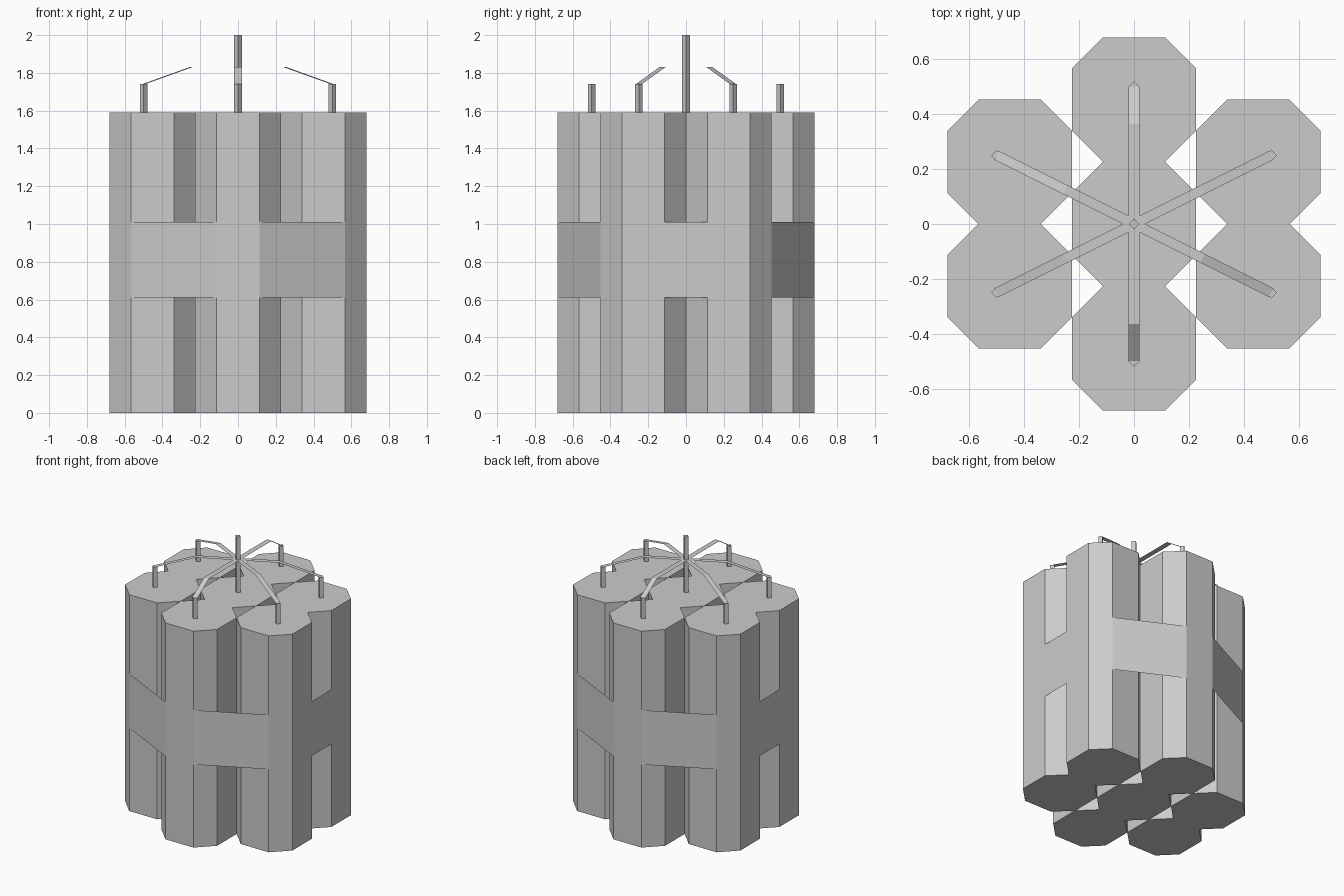
import bpy
from mathutils import Vector

if "Cube" in bpy.data.objects:
    bpy.data.objects.remove(bpy.data.objects["Cube"])

R, C = 0.2267, 0.1133          # stick half width, half length of its flat sides
STICK_TOP, POST_TOP, ARM_TOP = 1.59, 1.74, 1.83
BAND_LOW, BAND_HIGH = 0.61, 1.01


def make_object(name, verts, faces):
    mesh = bpy.data.meshes.new(name)
    mesh.from_pydata(verts, [], faces)
    mesh.update()
    obj = bpy.data.objects.new(name, mesh)
    bpy.context.collection.objects.link(obj)
    return obj


def prism(name, outline, x, y, z0, z1):
    """Closed upright prism from a counter-clockwise outline."""
    n = len(outline)
    verts = [(x + px, y + py, z) for z in (z0, z1) for px, py in outline]
    faces = [(i, (i + 1) % n, (i + 1) % n + n, i + n) for i in range(n)]
    faces += [tuple(reversed(range(n))), tuple(range(n, 2 * n))]
    return make_object(name, verts, faces)


octagon = [(R, -C), (R, C), (C, R), (-C, R), (-R, C), (-R, -C), (-C, -R), (C, -R)]
diamond = [(0.02, 0), (0, 0.02), (-0.02, 0), (0, -0.02)]

# Seven octagonal sticks: one in the middle, six around it
centres = [(0, 0), (0, 2 * R), (0, -2 * R)]
centres += [(sx * 2 * R, sy * R) for sx in (-1, 1) for sy in (-1, 1)]
for i, (x, y) in enumerate(centres):
    prism(f"stick_{i + 1}", octagon, x, y, 0, STICK_TOP)

# Thin strap panels bridging the gaps between outer sticks
right = [(C, -3 * R), (2 * R + C, -2 * R), (3 * R, -C), (3 * R, C),
         (2 * R + C, 2 * R), (C, 3 * R)]
left = [(-x, -y) for x, y in right]
verts, faces = [], []
for side in (right, left):
    for k in (0, 2, 4):
        a, b = side[k], side[k + 1]
        n = len(verts)
        verts += [(*a, BAND_LOW), (*b, BAND_LOW), (*b, BAND_HIGH), (*a, BAND_HIGH)]
        faces.append((n, n + 1, n + 2, n + 3))
make_object("strap", verts, faces)

# Fuse posts: a tall one in the middle, a short one on each outer stick
prism("centre_fuse_post", diamond, 0, 0, STICK_TOP, 2.0)
posts = [(0, 0.5), (0, -0.5), (-0.5, 0.25), (0.5, -0.25), (0.5, 0.25), (-0.5, -0.25)]
for i, (x, y) in enumerate(posts):
    prism(f"fuse_post_{i + 1}", diamond, x, y, STICK_TOP, POST_TOP)

# Flat ribbon fuses running from each post to the middle
for i, (x, y) in enumerate(posts):
    bend = 0.73 if x == 0 else 0.5
    across = Vector((-y, x, 0)).normalized() * (0.02 if x == 0 else 0.018)
    path = [Vector((x, y, POST_TOP)), Vector((x * bend, y * bend, ARM_TOP)),
            Vector((0, 0, ARM_TOP))]
    verts = [p + s * across for p in path for s in (-1, 1)]
    make_object(f"fuse_ribbon_{i + 1}", verts, [(0, 1, 3, 2), (2, 3, 5, 4)])
    # face upwards
    mesh = bpy.data.objects[f"fuse_ribbon_{i + 1}"].data
    if mesh.polygons[0].normal.z < 0:
        mesh.flip_normals()
